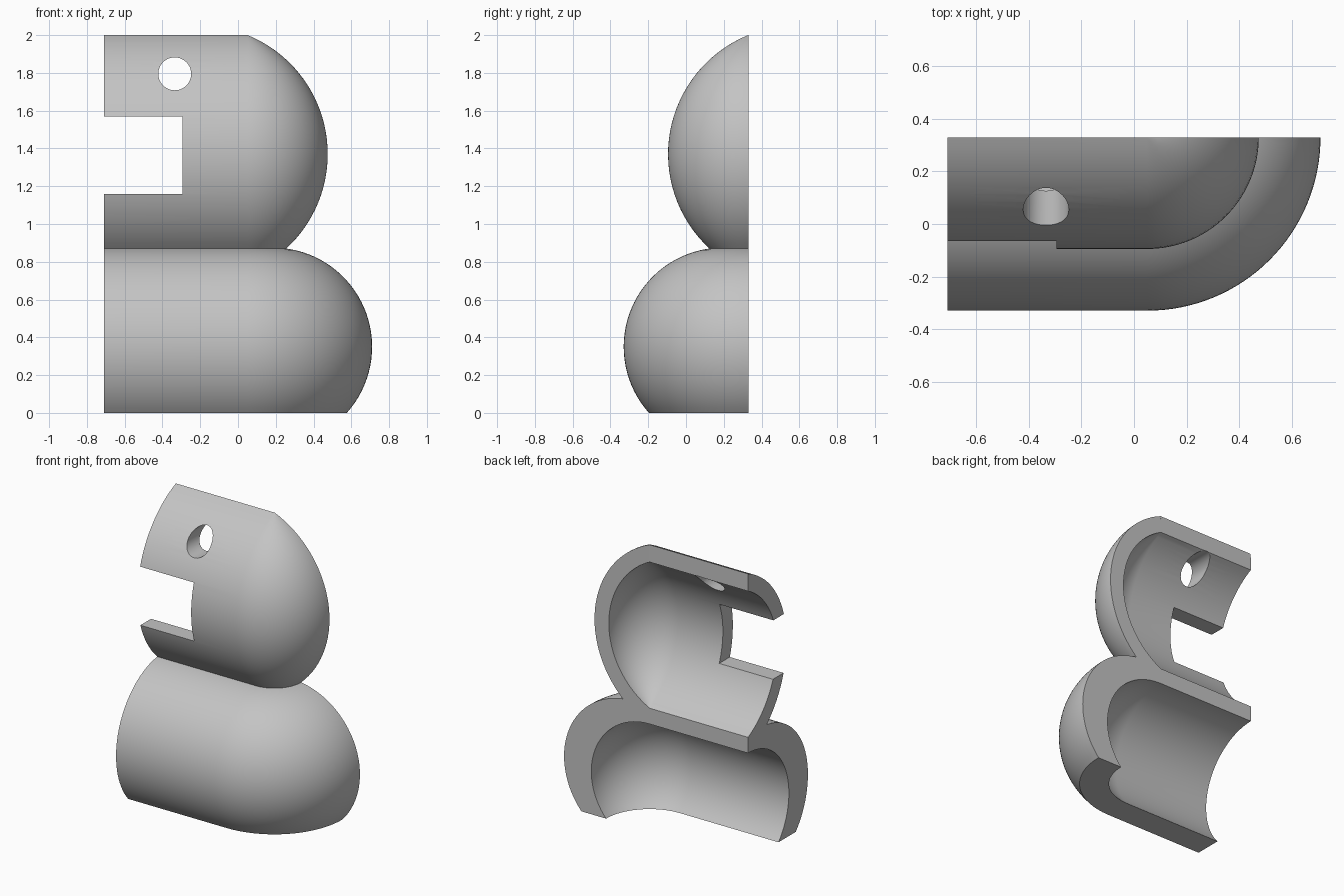
import bpy, bmesh, math

cube = bpy.data.objects.get("Cube")
if cube:
    bpy.data.objects.remove(cube, do_unlink=True)

END_X, AXIS_X, AXIS_Y = -0.71, 0.05, 0.33   # open end and turning axis
TURN_STEPS = 32


def arc(cr, cz, rad, z0, z1, n=32):
    """Points (radius, height) on the outward side of a circle, z0 to z1."""
    a0, a1 = (math.asin((z - cz) / rad) for z in (z0, z1))
    return [(max(0.0, cr + rad * math.cos(a0 + (a1 - a0) * i / n)),
             cz + rad * math.sin(a0 + (a1 - a0) * i / n)) for i in range(n + 1)]


def meet_axis(cr, rad):
    return math.sqrt(rad * rad - cr * cr)


# Closed wall section: upper bulge, lower bulge, lower cavity, upper cavity
UP_Z, UP_R, UP_OUT, UP_IN = 1.37, -0.255, 0.68, 0.57
rise = meet_axis(UP_R, UP_IN)
profile = arc(UP_R, UP_Z, UP_OUT, 2.0, 0.87)
profile += arc(0.135, 0.35, 0.525, 0.868, 0.0)
profile += arc(0.0, 0.30, 0.45, 0.0, 0.75)
profile += arc(UP_R, UP_Z, UP_IN, UP_Z - rise, UP_Z + rise)

# Sweep the section straight, then a quarter turn around the axis
stations = [(END_X, 0.0)]
stations += [(AXIS_X, math.pi / 2 * i / TURN_STEPS) for i in range(TURN_STEPS + 1)]
bm = bmesh.new()
rings = [[bm.verts.new((x + r * math.sin(a), AXIS_Y - r * math.cos(a), z))
          for r, z in profile] for x, a in stations]
for one, two in zip(rings, rings[1:]):
    for i in range(len(profile)):
        j = (i + 1) % len(profile)
        bm.faces.new((one[i], one[j], two[j], two[i]))
bm.faces.new(rings[0])
bm.faces.new(rings[-1])
bmesh.ops.remove_doubles(bm, verts=bm.verts, dist=0.0005)
bmesh.ops.recalc_face_normals(bm, faces=bm.faces)
mesh = bpy.data.meshes.new("half_shell")
bm.to_mesh(mesh)
bm.free()
shell = bpy.data.objects.new("half_shell", mesh)
bpy.context.collection.objects.link(shell)

# Cutters: side notch and round hole, both running front to back
bpy.ops.mesh.primitive_cube_add(size=1, location=(-0.595, 0, 1.365))
notch = bpy.context.object
notch.name = "notch_cutter"
notch.scale = (0.6, 2, 0.41)
bpy.ops.mesh.primitive_cylinder_add(vertices=48, radius=0.087, depth=2,
                                    location=(-0.335, 0, 1.795),
                                    rotation=(math.pi / 2, 0, 0))
hole = bpy.context.object
hole.name = "hole_cutter"

bpy.ops.object.select_all(action='DESELECT')
shell.select_set(True)
bpy.context.view_layer.objects.active = shell
for cutter in (notch, hole):
    cutter.hide_render = True
    mod = shell.modifiers.new(cutter.name, 'BOOLEAN')
    mod.operation = 'DIFFERENCE'
    mod.solver = 'EXACT'
    mod.object = cutter
    bpy.ops.object.modifier_apply(modifier=mod.name)
for cutter in (notch, hole):
    bpy.data.objects.remove(cutter, do_unlink=True)

# Plain grey finish
grey = bpy.data.materials.new("light_grey")
grey.use_nodes = True
colour = (0.55, 0.55, 0.55, 1)
grey.diffuse_color = colour
grey.node_tree.nodes["Principled BSDF"].inputs["Base Color"].default_value = colour
shell.data.materials.clear()
shell.data.materials.append(grey)
for face in shell.data.polygons:
    face.material_index = 0
bpy.ops.object.shade_smooth_by_angle(angle=math.radians(25))
